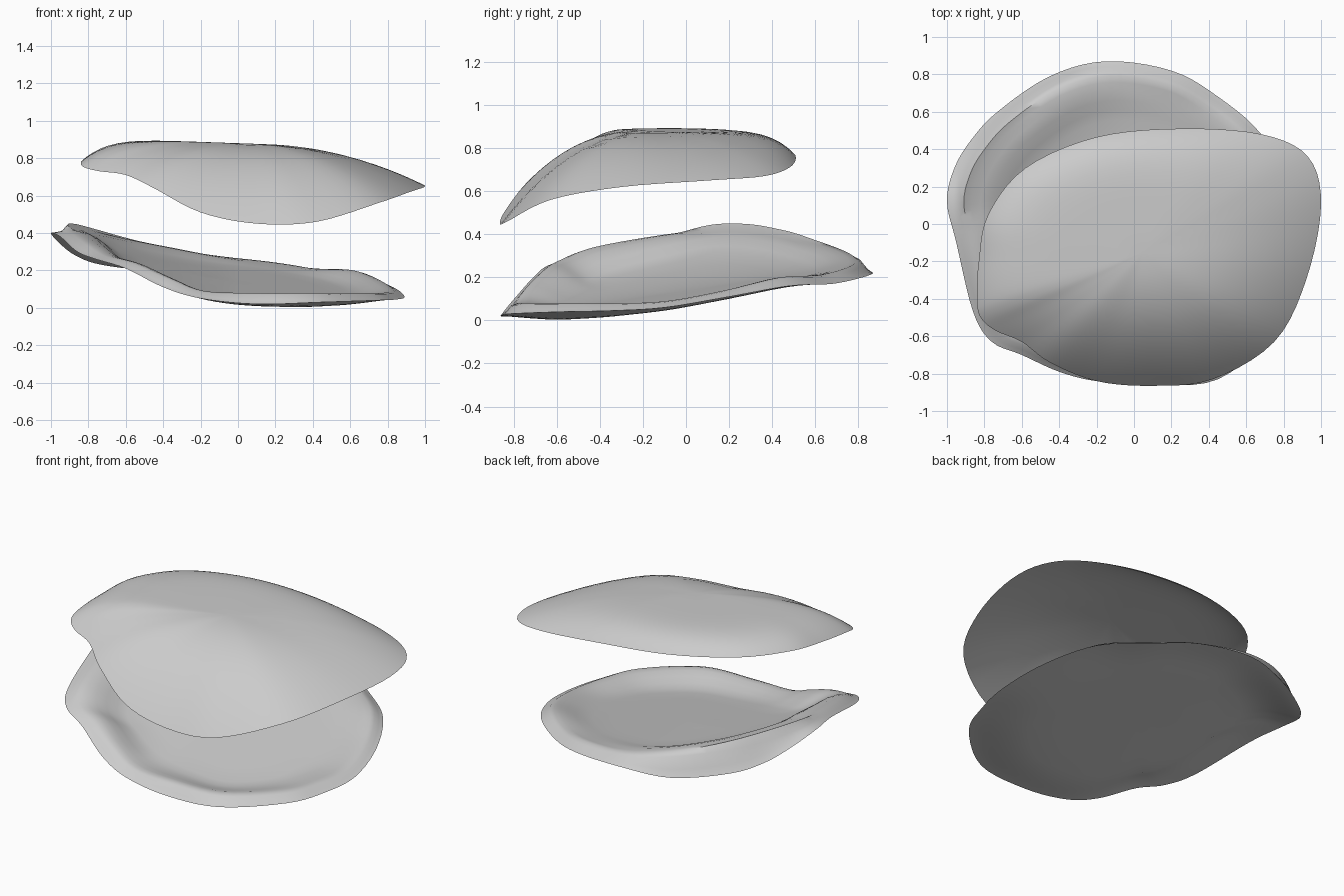
import bpy
import bmesh
import math
from mathutils import Vector

cube = bpy.data.objects.get("Cube")
if cube:
    bpy.data.objects.remove(cube, do_unlink=True)

# One plain grey for the whole model
SHELL_GREY = (0.6, 0.6, 0.6, 1.0)
grey = bpy.data.materials.new("shell_grey")
grey.use_nodes = True
grey.diffuse_color = SHELL_GREY
grey.node_tree.nodes["Principled BSDF"].inputs["Base Color"].default_value = SHELL_GREY


def smooth_loop(points, steps=5):
    """Closed Catmull-Rom resampling of a list of control points."""
    points = [Vector(p) for p in points]
    count = len(points)
    result = []
    for i in range(count):
        a, b, c, d = (points[(i + k) % count] for k in (-1, 0, 1, 2))
        for step in range(steps):
            t = step / steps
            result.append(b + (c - a) * (t / 2)
                          + (2 * a - 5 * b + 4 * c - d) * (t * t / 2)
                          + (3 * b - a - 3 * c + d) * (t ** 3 / 2))
    return result


def blend(a, b, t):
    t = max(0.0, min(1.0, t))
    t = t * t * (3 - 2 * t)
    return a + (b - a) * t


def build_shell(name, rim, centre, scales, inner, outer):
    """Join an upper and a lower skin that share one rim; each skin is a
    height function of position, rim sample and distance from the centre."""
    bm = bmesh.new()

    def ring(scale, height):
        verts = []
        for sample in rim:
            x = centre[0] + (sample[0] - centre[0]) * scale
            y = centre[1] + (sample[1] - centre[1]) * scale
            verts.append(bm.verts.new((x, y, height(x, y, sample, scale))))
        return verts

    edge = ring(1.0, lambda x, y, sample, scale: sample[2])
    for height in (inner, outer):
        previous = edge
        for scale in scales:
            current = ring(scale, height)
            for i in range(len(rim)):
                j = (i + 1) % len(rim)
                bm.faces.new((previous[i], previous[j], current[j], current[i]))
            previous = current
        hub = bm.verts.new((*centre, height(*centre, rim[0], 0.0)))
        for i in range(len(rim)):
            bm.faces.new((previous[i], previous[(i + 1) % len(rim)], hub))
    bmesh.ops.recalc_face_normals(bm, faces=bm.faces)
    mesh = bpy.data.meshes.new(name)
    bm.to_mesh(mesh)
    bm.free()
    shell = bpy.data.objects.new(name, mesh)
    bpy.context.collection.objects.link(shell)
    mesh.materials.append(grey)
    bpy.ops.object.select_all(action="DESELECT")
    shell.select_set(True)
    bpy.context.view_layer.objects.active = shell
    bpy.ops.object.shade_smooth_by_angle(angle=math.radians(50))
    return shell


# Lower shell rim: x, y, edge height, height of the ridge just inside it
lower_rim = smooth_loop([
    (-1, .12, .4, .415), (-.96, .3, .35, .415), (-.87, .45, .28, .4),
    (-.73, .6, .23, .375), (-.45, .79, .2, .33), (-.15, .87, .22, .28),
    (.2, .82, .2, .235), (.45, .68, .17, .21), (.68, .48, .16, .2),
    (.83, .2, .11, .14), (.89, -.1, .06, .09), (.85, -.35, .045, .08),
    (.75, -.58, .04, .08), (.45, -.83, .03, .08), (.1, -.86, .02, .08),
    (-.2, -.84, .05, .09), (-.4, -.79, .11, .16), (-.6, -.7, .21, .24),
    (-.76, -.63, .26, .28), (-.86, -.47, .3, .34), (-.95, -.1, .38, .4)])


def lower_base(x, y):
    return .107 - .08 * x + .15 * y + .25 * min(x, 0) ** 2


def lower_inside(x, y, sample, scale):
    floor = lower_base(x, y) + .03
    if scale > .92:
        return blend(sample[2], sample[3], (1 - scale) / .08)
    return blend(floor, max(sample[3], floor + .01), (scale - .64) / .27)


def lower_outside(x, y, sample, scale):
    base = lower_base(x, y)
    return blend(base, min(sample[2], sample[3] - .02), (scale - .55) / .45)


build_shell("lower_shell", lower_rim, (0, 0),
            (.97, .94, .91, .87, .82, .76, .7, .64, .5, .34, .17),
            lower_inside, lower_outside)

# Upper shell rim: x, y, edge height, steepness of the shoulder
upper_rim = smooth_loop([
    (-.84, -.4, .77, 5), (-.82, -.5, .75, 4), (-.74, -.57, .73, 3),
    (-.6, -.63, .71, 2.6), (-.45, -.74, .64, 2.4), (-.2, -.84, .51, 2.2),
    (.1, -.865, .45, 2.2), (.42, -.83, .46, 2.2), (.75, -.63, .56, 2.3),
    (.92, -.3, .62, 2.4), (1, .1, .65, 2.4), (.93, .36, .67, 2.7),
    (.68, .48, .71, 3.6), (.25, .51, .76, 6), (-.2, .465, .79, 7),
    (-.58, .3, .81, 7), (-.78, .05, .81, 7), (-.83, -.2, .79, 6)])


def upper_outside(x, y, sample, scale):
    top = .88 - .035 * x
    return top - (top - sample[2]) * scale ** sample[3]


def upper_inside(x, y, sample, scale):
    return upper_outside(x, y, sample, scale) - .045 * (1 - scale ** 6)


build_shell("upper_shell", upper_rim, (.05, -.15),
            (.98, .95, .91, .86, .8, .73, .65, .56, .46, .32, .16),
            upper_inside, upper_outside)
